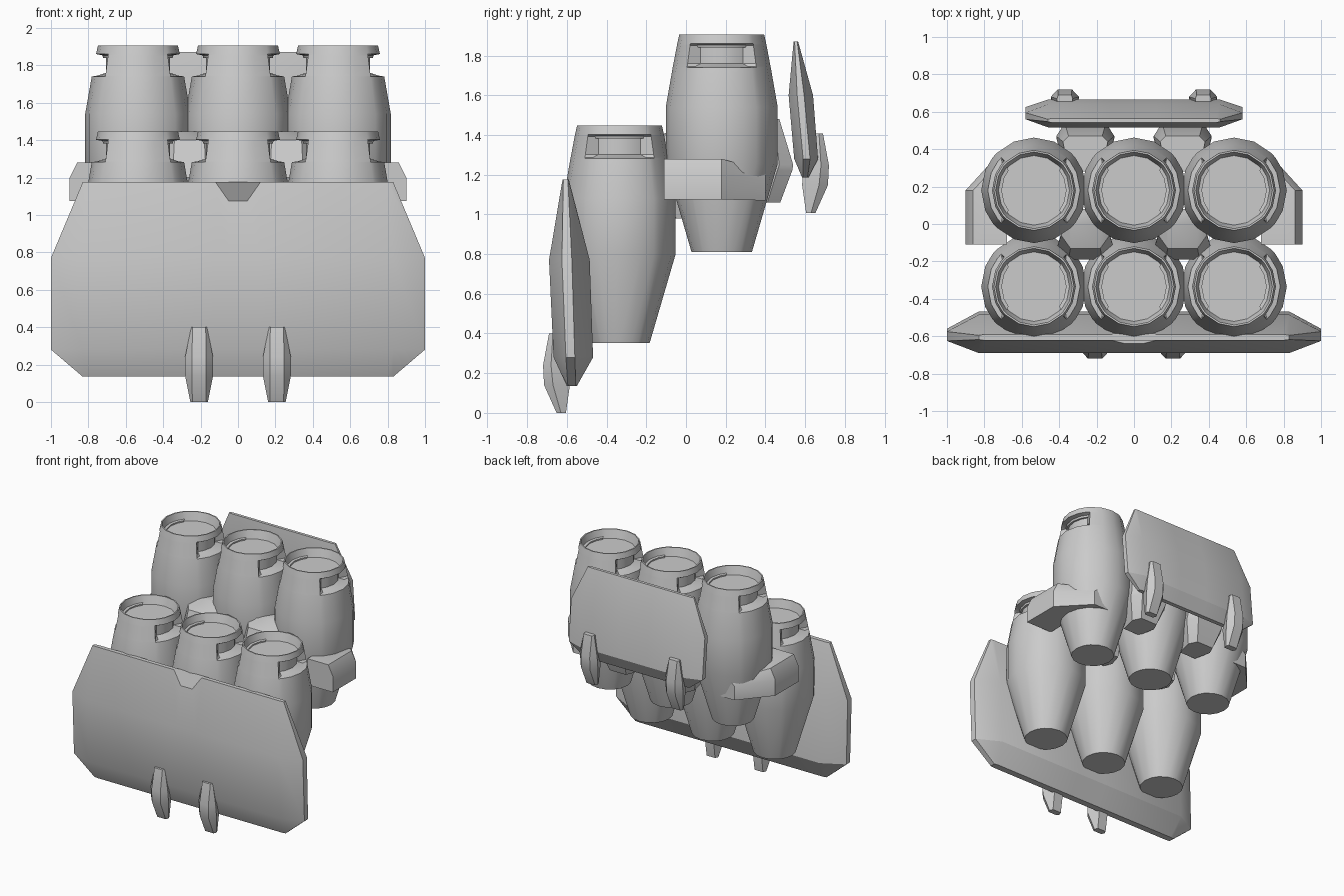
import bpy, bmesh
from math import sin, cos, radians

if "Cube" in bpy.data.objects:
    bpy.data.objects.remove(bpy.data.objects["Cube"])


def finish(name, bm):
    bmesh.ops.recalc_face_normals(bm, faces=bm.faces)
    me = bpy.data.meshes.new(name)
    bm.to_mesh(me)
    bm.free()
    ob = bpy.data.objects.new(name, me)
    bpy.context.collection.objects.link(ob)
    bpy.ops.object.select_all(action='DESELECT')
    ob.select_set(True)
    bpy.context.view_layer.objects.active = ob
    bpy.ops.object.shade_smooth_by_angle(angle=radians(30))
    return ob


def loft(name, rings):
    """Skin a list of equal-length point rings and cap both ends."""
    bm = bmesh.new()
    vs = [[bm.verts.new(p) for p in r] for r in rings]
    n = len(vs[0])
    for a, b in zip(vs, vs[1:]):
        for i in range(n):
            j = (i + 1) % n
            bm.faces.new((a[i], a[j], b[j], b[i]))
    bm.faces.new(vs[0])
    bm.faces.new(vs[-1])
    return finish(name, bm)


# Canister: turned body with open rim and a grip slot on each side
ANGLES = sorted([i * 22.5 for i in range(16)] + [38, 142, 218, 322])
PROFILE = [  # depth below rim, radius, radius inside the grip slot
    (-1.095, .152, None), (-.65, .282, None), (-.365, .282, None),
    (-.165, .247, None), (-.16, .246, .215), (-.145, .243, .172),
    (-.055, .226, .172), (-.045, .224, None), (0, .214, None),
    (0, .205, None), (-.065, .186, None)]


def canister(name, x, y, top):
    rings = []
    for z, r, slot in PROFILE:
        ring = []
        for a in ANGLES:
            in_slot = slot and abs(cos(radians(a))) > .75
            q = slot if in_slot else r
            ring.append((x + q * cos(radians(a)), y + q * sin(radians(a)), top + z))
        rings.append(ring)
    loft(name, rings)


for row, y, top in (("front", -.335, 1.447), ("back", .18, 1.905)):
    for x in (-.535, 0, .535):
        canister(row + "_canister", x, y, top)


# Armour plates: rows of (z, inner x, edge x, front y, edge front y, edge back y, back y)
def plate(name, rows, notch):
    rings = []
    for k, (z, xi, xe, yf, yef, yeb, yb) in enumerate(rows):
        def pt(x, y, ny):
            if notch and k == 0 and abs(x) < .06:
                t = notch / (z - rows[1][0])
                return (x, y + (ny - y) * t, z - notch)
            return (x, y, z)
        xs = (-xi, -.12, -.05, .05, .12, xi)
        rings.append([pt(x, yf, rows[1][3]) for x in xs]
                     + [(xe, yef, z), (xe, yeb, z)]
                     + [pt(x, yb, rows[1][6]) for x in reversed(xs)]
                     + [(-xe, yeb, z), (-xe, yef, z)])
    loft(name, rings)


plate("front_plate", [
    (1.175, .80, .83, -.622, -.618, -.595, -.590),
    (.77, .83, 1.0, -.69, -.625, -.575, -.485),
    (.28, .83, 1.0, -.667, -.605, -.56, -.468),
    (.135, .80, .83, -.60, -.595, -.555, -.55)], .1)
plate("back_plate", [
    (1.87, .44, .46, .542, .547, .560, .565),
    (1.60, .46, .58, .517, .56, .595, .64),
    (1.28, .46, .58, .545, .59, .625, .665),
    (1.185, .44, .46, .585, .59, .612, .617)], 0)


# Clips and spacer blocks: rows of (z, outer half width, half width, outer y, mid y, inner y)
def clip(name, cx, rows, flip=1, dz=0):
    loft(name, [[(cx - wf, flip * yf, z + dz), (cx + wf, flip * yf, z + dz),
                 (cx + wm, flip * ym, z + dz), (cx + wf, flip * yb, z + dz),
                 (cx - wf, flip * yb, z + dz), (cx - wm, flip * ym, z + dz)]
                for z, wf, wm, yf, ym, yb in rows])


CLIP = [(.40, .035, .042, -.69, -.67, -.60), (.24, .038, .075, -.72, -.68, -.59),
        (.14, .038, .075, -.715, -.67, -.585), (0, .036, .047, -.652, -.63, -.605)]
BACK_BLOCK = [(1.48, .09, .12, -.47, -.44, -.28), (1.25, .11, .155, -.54, -.47, -.28),
              (1.22, .11, .155, -.535, -.46, -.28), (1.06, .07, .10, -.475, -.41, -.28)]
MID_BLOCK = [(1.445, .08, .09, 0, .03, .08), (1.40, .08, .13, -.13, -.06, .08),
             (1.20, .09, .15, -.19, -.12, .08), (.98, .07, .10, -.11, -.05, .05)]
for s in (-1, 1):
    clip("front_clip", s * .208, CLIP)
    clip("back_clip", s * .37, CLIP, -1, 1.007)
    clip("back_block", s * .26, BACK_BLOCK, -1)
    clip("middle_block", s * .26, MID_BLOCK)

    # Side bracket wrapping the outer back canister
    section = [(.68, 1.075), (.90, 1.075), (.90, 1.20), (.86, 1.28), (.68, 1.28)]
    tail = [(.52, 1.07), (.70, 1.07), (.70, 1.18), (.66, 1.215), (.52, 1.215)]
    loft("side_bracket", [[(s * x, -.11, z) for x, z in section],
                          [(s * x, .18, z) for x, z in section],
                          [(s * x, .40, z) for x, z in tail]])
